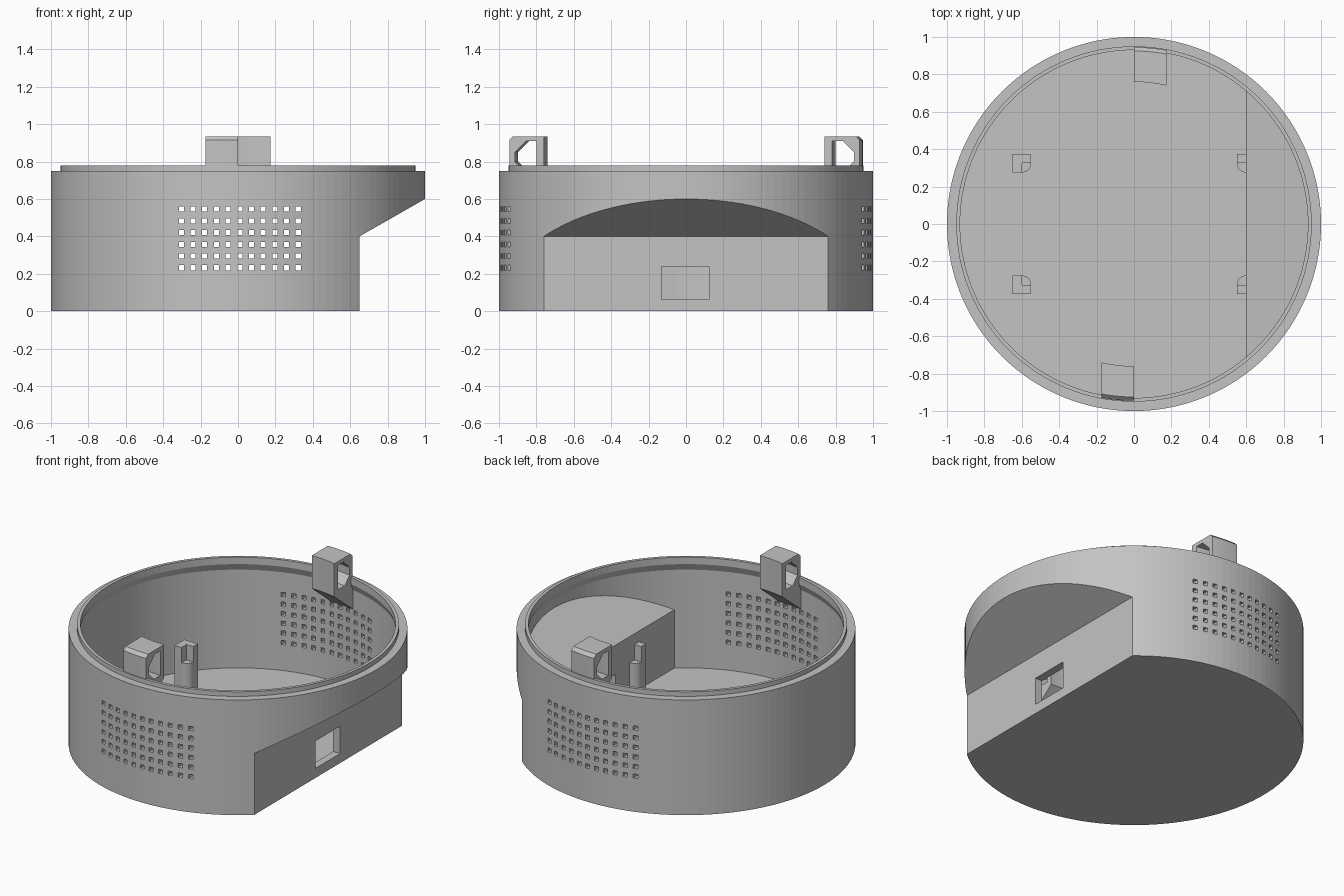
import bpy, bmesh
from math import cos, sin, pi, sqrt

if "Cube" in bpy.data.objects:
    bpy.data.objects.remove(bpy.data.objects["Cube"])

SEGMENTS = 128
WALL = 0.05

grey = bpy.data.materials.new("plain grey")
grey.use_nodes = True
colour = (0.55, 0.55, 0.55, 1)
grey.diffuse_color = colour
grey.node_tree.nodes["Principled BSDF"].inputs["Base Color"].default_value = colour


def finish(name, bm):
    bmesh.ops.recalc_face_normals(bm, faces=bm.faces)
    mesh = bpy.data.meshes.new(name)
    bm.to_mesh(mesh)
    bm.free()
    mesh.materials.append(grey)
    obj = bpy.data.objects.new(name, mesh)
    bpy.context.collection.objects.link(obj)
    return obj


def loft(name, rings):
    """Skin a list of closed rings and cap both ends."""
    bm = bmesh.new()
    rows = [[bm.verts.new(p) for p in ring] for ring in rings]
    for a, b in zip(rows, rows[1:]):
        for i in range(len(a)):
            j = (i + 1) % len(a)
            bm.faces.new((a[i], a[j], b[j], b[i]))
    bm.faces.new(rows[0])
    bm.faces.new(rows[-1])
    return finish(name, bm)


def lathe(name, profile):
    angles = [2 * pi * i / SEGMENTS for i in range(SEGMENTS)]
    return loft(name, [[(r * cos(a), r * sin(a), z) for a in angles]
                       for r, z in profile])


def prism_y(name, profile, half):
    return loft(name, [[(x, y, z) for x, z in profile] for y in (-half, half)])


def prism_z(name, profile, low, high):
    return loft(name, [[(x, y, z) for x, y in profile] for z in (low, high)])


def arc_sweep(name, profile, start, end, side, steps=6):
    """Sweep a radius/height profile along the rim between two x values."""
    xs = [start + (end - start) * i / steps for i in range(steps + 1)]
    return loft(name, [[(side * x, side * sqrt(r * r - x * x), z)
                        for r, z in profile] for x in xs])


def boxes(name, bounds):
    bm = bmesh.new()
    for low, high in bounds:
        cube = bmesh.ops.create_cube(bm, size=1)["verts"]
        for v in cube:
            v.co = [h if c > 0 else l for c, l, h in zip(v.co, low, high)]
    return finish(name, bm)


def cut(target, cutter):
    mod = target.modifiers.new("cut", "BOOLEAN")
    mod.operation = "DIFFERENCE"
    mod.solver = "EXACT"
    mod.object = cutter
    deps = bpy.context.evaluated_depsgraph_get()
    mesh = bpy.data.meshes.new_from_object(target.evaluated_get(deps))
    target.modifiers.clear()
    target.data = mesh
    bpy.data.objects.remove(cutter)


# Round housing with a stepped lip, flat side and sloped overhang
body = lathe("housing", [(1, 0), (1, 0.75), (0.95, 0.75), (0.95, 0.78)])
cut(body, prism_y("flat_cutter", [(0.65, -0.1), (0.65, 0.4),
                                  (1.2, 0.714), (1.2, -0.1)], 1.2))

# Hollow inside, following the flat side and slope
cavity = lathe("cavity", [(0.95, WALL), (0.95, 0.69), (0.93, 0.735), (0.93, 0.9)])
cut(cavity, prism_y("shelf_cutter", [(0.6, -0.1), (0.6, 0.43),
                                     (1.2, 0.773), (1.2, -0.1)], 1.2))
cut(body, cavity)

# Vent grids through front and back walls
half = 0.0135
vents = []
for col in range(11):
    for row in range(6):
        x, z = -0.303 + 0.0625 * col, 0.232 + 0.0627 * row
        vents.append(((x - half, -1.2, z - half), (x + half, 1.2, z + half)))
cut(body, boxes("vent_cutter", vents))

# Socket opening in the flat side
cut(body, boxes("socket_cutter", [((0.5, -0.13, 0.062), (0.75, 0.122, 0.24))]))

# Rim clips with windows, one at the back and one at the front
clip_profile = [(0.76, 0.72), (0.76, 0.935), (0.925, 0.935), (0.945, 0.915),
                (0.945, 0.74), (0.97, 0.72), (0.97, 0.565), (0.95, 0.565)]
window_profile = [(0.80, 0.75), (0.80, 0.91), (0.855, 0.91),
                  (0.915, 0.85), (0.915, 0.80), (0.865, 0.75)]
for name, side in (("back_clip", 1), ("front_clip", -1)):
    clip = arc_sweep(name, clip_profile, 0, 0.175, side)
    cut(clip, arc_sweep("window_cutter", window_profile, -0.05, 0.225, side))

# Corner posts with a quarter-round ledge in each notch
for sx, xname in ((1, "left"), (-1, "right")):
    for sy, yname in ((1, "back"), (-1, "front")):
        outer = 0.63 if sx > 0 else 0.65
        corner = [(0.55, 0.375), (outer, 0.375), (outer, 0.275),
                  (0.6, 0.275), (0.6, 0.325), (0.55, 0.325)]
        prism_z(f"{yname}_{xname}_post",
                [(sx * x, sy * y) for x, y in corner], 0.04, 0.36)
        ledge = [(0.605, 0.33)] + [(0.6 - 0.05 * sin(a), 0.325 - 0.05 * cos(a))
                                   for a in [pi / 2 * i / 8 for i in range(9)]]
        prism_z(f"{yname}_{xname}_ledge",
                [(sx * x, sy * y) for x, y in ledge], 0.04, 0.26)
